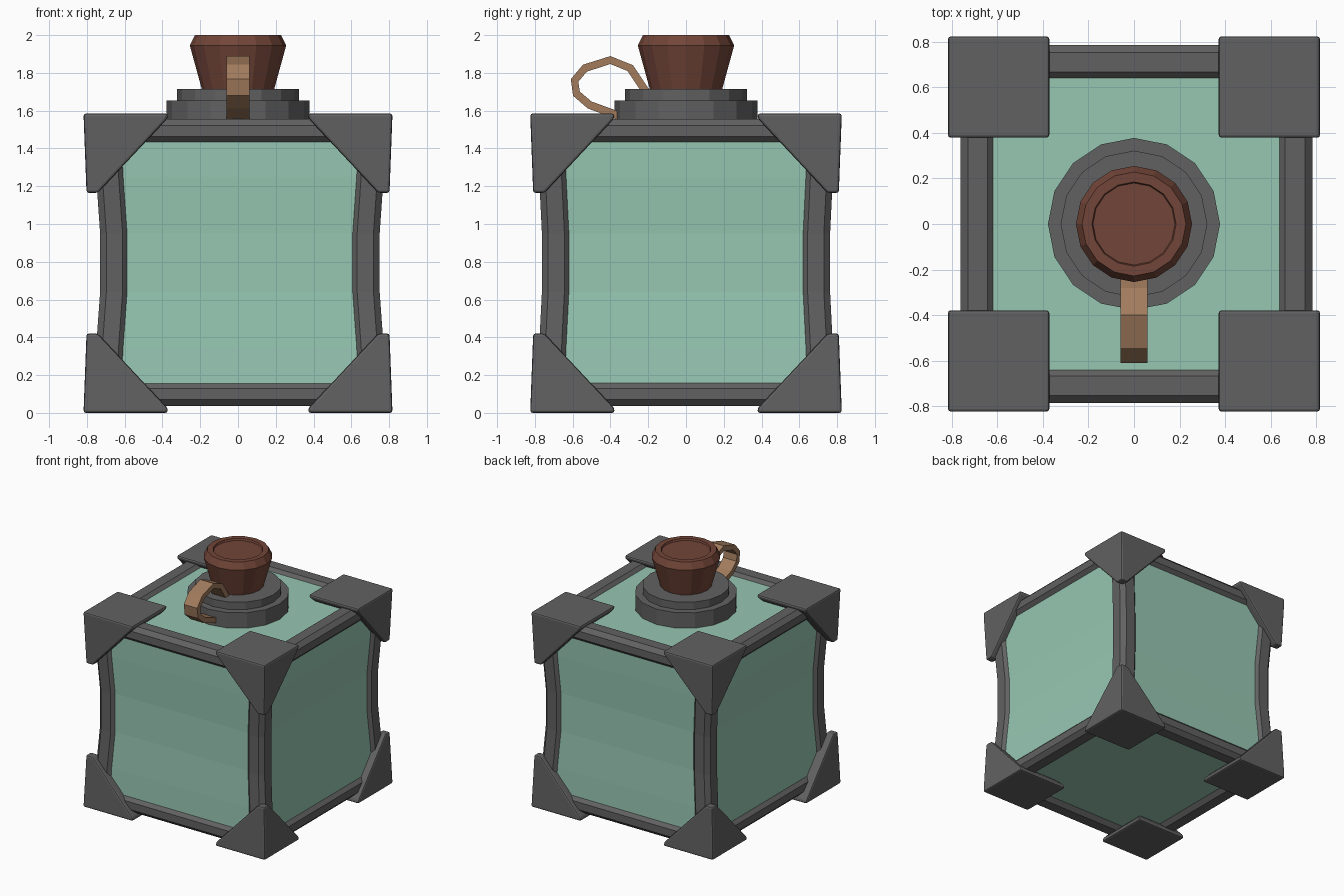
import bpy, bmesh
from math import sin, cos, pi, atan2
from mathutils import Vector

if "Cube" in bpy.data.objects:
    bpy.data.objects.remove(bpy.data.objects["Cube"])


def material(name, rgb):
    m = bpy.data.materials.new(name)
    m.diffuse_color = (*rgb, 1)
    m.use_nodes = True
    m.node_tree.nodes["Principled BSDF"].inputs["Base Color"].default_value = m.diffuse_color
    return m


GLASS = material("green_glass", (0.31, 0.57, 0.45))
IRON = material("dark_iron", (0.12, 0.12, 0.12))
CORK = material("cork", (0.17, 0.06, 0.04))
LEATHER = material("leather", (0.36, 0.2, 0.11))


def loft(name, rings, mat, bevel=0):
    """Skin a list of equal-length point rings and cap both ends."""
    bm = bmesh.new()
    vr = [[bm.verts.new(p) for p in r] for r in rings]
    n = len(vr[0])
    for a, b in zip(vr, vr[1:]):
        for i in range(n):
            j = (i + 1) % n
            bm.faces.new((a[i], a[j], b[j], b[i]))
    bm.faces.new(vr[0][::-1])
    bm.faces.new(vr[-1])
    if bevel:
        bmesh.ops.bevel(bm, geom=bm.edges[:], offset=bevel, segments=2,
                        profile=0.5, affect='EDGES', clamp_overlap=True)
    bmesh.ops.recalc_face_normals(bm, faces=bm.faces[:])
    me = bpy.data.meshes.new(name)
    bm.to_mesh(me)
    bm.free()
    me.materials.append(mat)
    ob = bpy.data.objects.new(name, me)
    bpy.context.collection.objects.link(ob)
    return ob


def octagon(u, v, hu, hv, c=0.033):
    """Chamfered rectangle in a 2D plane."""
    return [(u + a, v + b) for a, b in (
        (hu, hv - c), (hu - c, hv), (c - hu, hv), (-hu, hv - c),
        (-hu, c - hv), (c - hu, -hv), (hu - c, -hv), (hu, c - hv))]


def turned(name, profile, mat, n=16):
    """Faceted round part from (radius, z) pairs."""
    return loft(name, [[(r * cos(2 * pi * i / n), r * sin(2 * pi * i / n), z)
                        for i in range(n)] for r, z in profile], mat)


# pinched waist: (height, inward offset)
WAIST = [(0.07, 0), (0.35, 0.012), (0.64, 0.033), (0.95, 0.033), (1.25, 0.012), (1.53, 0)]
OX = 0.01           # body sits slightly off the caps in x
CX, CY = 0.697, 0.71  # frame bar centres

# glass body
loft("glass_body", [[(OX + sx * (CX + 0.052 - d), sy * (CY + 0.052 - d * 0.7), z)
                     for sx, sy in ((1, 1), (-1, 1), (-1, -1), (1, -1))]
                    for z, d in WAIST], GLASS)

# frame posts
for sx, nx in ((-1, "left"), (1, "right")):
    for sy, ny in ((-1, "front"), (1, "back")):
        loft(f"post_{ny}_{nx}",
             [[(x, y, z) for x, y in octagon(OX + sx * (CX - d), sy * (CY - d * 0.7), 0.076, 0.076)]
              for z, d in WAIST], IRON)

# horizontal frame rails
for z, nz in ((0.1, "bottom"), (1.492, "top")):
    for s in (-1, 1):
        loft(f"{nz}_rail_{'back' if s > 0 else 'front'}",
             [[(x, y, w) for y, w in octagon(s * CY, z, 0.076, 0.063)] for x in (-0.7, 0.7)], IRON)
        loft(f"{nz}_rail_{'right' if s > 0 else 'left'}",
             [[(x, y, w) for x, w in octagon(OX + s * CX, z, 0.076, 0.063)] for y in (-0.7, 0.7)], IRON)


# corner caps: square plate tapering to a point along the post
def cap_ring(sx, sy, z, outer, size):
    o, i = outer, outer - size
    return [(sx * a, sy * (b + 0.007), z) for a, b in ((o, o), (i, o), (i, i), (o, i))]


for sx, nx in ((-1, "left"), (1, "right")):
    for sy, ny in ((-1, "front"), (1, "back")):
        for top, nz in ((False, "bottom"), (True, "top")):
            zs = [(0.0, 0.817, 0.445), (0.025, 0.817, 0.445), (0.42, 0.802, 0.06)]
            loft(f"{nz}_cap_{ny}_{nx}",
                 [cap_ring(sx, sy, 1.585 - z if top else z, o, s) for z, o, s in zs],
                 IRON, bevel=0.02)

# stepped neck
turned("neck_collar", [(0.378, 1.5), (0.378, 1.655), (0.322, 1.655), (0.322, 1.715)], IRON)

# cork stopper with a shallow dished top
turned("stopper", [(0.185, 1.69), (0.255, 1.945), (0.228, 2.0), (0.185, 2.0), (0.18, 1.985)], CORK)

# leather loop
path = [Vector(p) for p in ((-0.36, 1.575), (-0.51, 1.63), (-0.58, 1.69), (-0.59, 1.76),
                            (-0.535, 1.825), (-0.40, 1.868), (-0.295, 1.825), (-0.205, 1.69))]
rings = []
for k, p in enumerate(path):
    t = (path[min(k + 1, len(path) - 1)] - path[max(k - 1, 0)]).normalized()
    nrm = Vector((-t.y, t.x)) * 0.021
    a, b = p + nrm, p - nrm
    rings.append([(-0.06, *a), (0.06, *a), (0.06, *b), (-0.06, *b)])
loft("strap_loop", rings, LEATHER)
